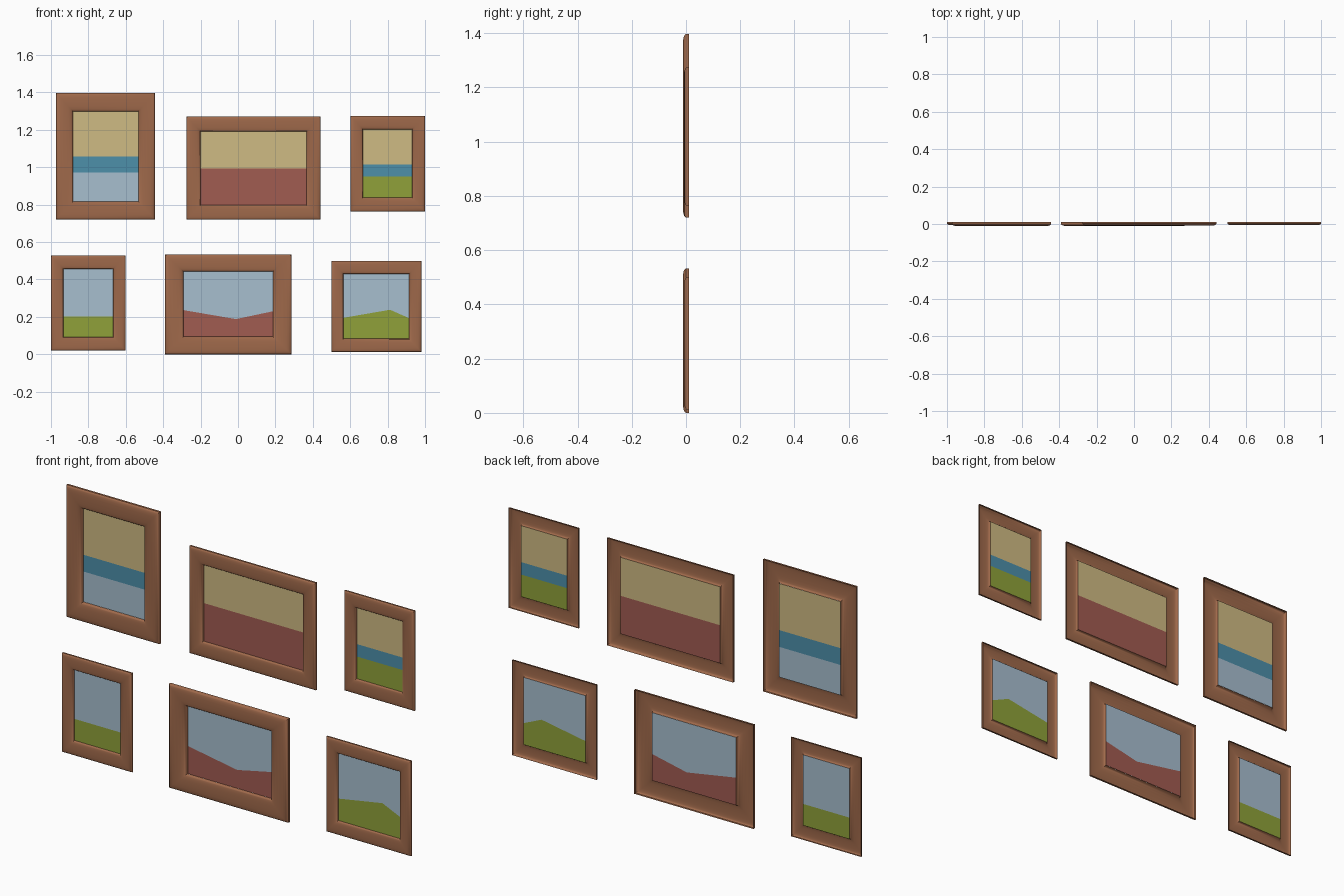
import bpy, bmesh, math

if "Cube" in bpy.data.objects:
    bpy.data.objects.remove(bpy.data.objects["Cube"])

BACK, PICTURE = 0.011, 0.009   # y of the open frame back and of the pictures


def material(name, rgb):
    m = bpy.data.materials.new(name)
    lin = [(c / 255) ** 2.2 for c in rgb]
    m.diffuse_color = (*lin, 1)
    m.use_nodes = True
    m.node_tree.nodes["Principled BSDF"].inputs["Base Color"].default_value = m.diffuse_color
    return m


MATS = {
    "wood": material("wood", (158, 105, 76)),
    "tan": material("tan", (206, 185, 130)),
    "blue": material("blue", (78, 142, 168)),
    "sky": material("sky", (166, 189, 206)),
    "red": material("red", (160, 92, 82)),
    "green": material("green", (142, 160, 60)),
}

# moulding cross-section: (fraction of border outside to inside, fraction of depth)
PROFILE = [(0, 0), (0, 0.5), (0.03, 0.68), (0.08, 0.83), (0.16, 0.94),
           (0.28, 1.0), (0.5, 1.0), (0.7, 0.95), (0.84, 0.84), (0.93, 0.68),
           (0.97, 0.5), (1, 0.1)]


def finish(bm, name, mats):
    me = bpy.data.meshes.new(name)
    bm.to_mesh(me)
    bm.free()
    for m in mats:
        me.materials.append(MATS[m])
    ob = bpy.data.objects.new(name, me)
    bpy.context.collection.objects.link(ob)
    return ob


def frame(name, outer, inner, front):
    """Open-backed mitred moulding; rectangles are (x0, x1, z0, z1)."""
    bm = bmesh.new()
    rings = []
    for t, d in PROFILE:
        x0, x1, z0, z1 = (a + (b - a) * t for a, b in zip(outer, inner))
        y = BACK + (front - BACK) * d
        rings.append([bm.verts.new((x, y, z)) for x, z in
                      ((x0, z0), (x1, z0), (x1, z1), (x0, z1))])
    for a, b in zip(rings, rings[1:]):
        for i in range(4):
            j = (i + 1) % 4
            bm.faces.new((a[i], a[j], b[j], b[i])).smooth = True
    ob = finish(bm, name, ["wood"])
    ob.data.set_sharp_from_angle(angle=math.radians(35))


def picture(name, inner, colours, lines):
    """Bands from top to bottom, split by lines of (x, z) points."""
    x0, x1, z0, z1 = inner
    edges = [[(x0, z1), (x1, z1)], *lines, [(x0, z0), (x1, z0)]]
    bm = bmesh.new()
    for k, (top, low) in enumerate(zip(edges, edges[1:])):
        pts = low + top[::-1]
        f = bm.faces.new([bm.verts.new((x, PICTURE, z)) for x, z in pts])
        f.material_index = k
    finish(bm, name, colours)


# name, outer rectangle, inner rectangle, front y, band colours, dividing heights
# (a divider is one height, or left height, bend x, bend height, right height)
ITEMS = [
    ("upper_left", (-0.973, -0.444, 0.72, 1.397), (-0.882, -0.533, 0.817, 1.297),
     -0.011, ["tan", "blue", "sky"], [1.058, 0.972]),
    ("upper_middle", (-0.275, 0.441, 0.72, 1.27), (-0.20, 0.366, 0.798, 1.19),
     -0.008, ["tan", "red"], [0.993]),
    ("upper_right", (0.602, 1.0, 0.763, 1.275), (0.668, 0.93, 0.838, 1.202),
     -0.006, ["tan", "blue", "green"], [1.015, 0.951]),
    ("lower_left", (-1.0, -0.602, 0.02, 0.527), (-0.933, -0.669, 0.093, 0.455),
     -0.006, ["sky", "green"], [0.203]),
    ("lower_middle", (-0.39, 0.286, 0.0, 0.533), (-0.291, 0.187, 0.094, 0.442),
     -0.011, ["sky", "red"], [(0.236, -0.011, 0.188, 0.230)]),
    ("lower_right", (0.50, 0.98, 0.013, 0.50), (0.564, 0.915, 0.083, 0.428),
     -0.006, ["sky", "green"], [(0.195, 0.813, 0.238, 0.193)]),
]

for name, outer, inner, front, colours, splits in ITEMS:
    x0, x1 = inner[:2]
    lines = [[(x0, s[0]), (s[1], s[2]), (x1, s[3])] if isinstance(s, tuple)
             else [(x0, s), (x1, s)] for s in splits]
    frame(name + "_frame", outer, inner, front)
    picture(name + "_picture", inner, colours, lines)
